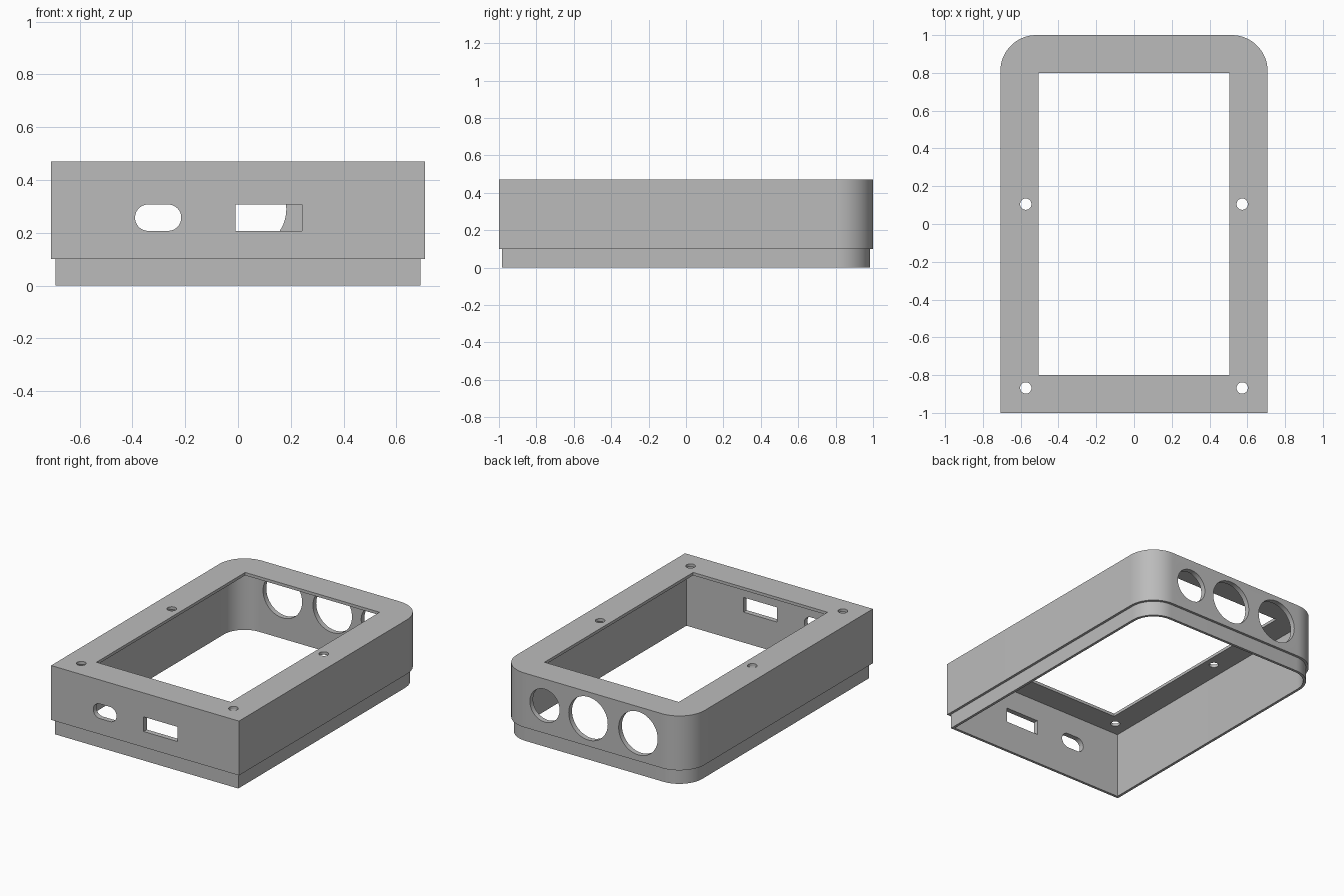
import bpy, bmesh, math

if "Cube" in bpy.data.objects:
    bpy.data.objects.remove(bpy.data.objects["Cube"], do_unlink=True)

HALF_W, HALF_L, TOP = 0.7075, 1.0, 0.47
LIP_Z, LIP_INSET, WALL, PLATE = 0.1, 0.017, 0.035, 0.02
CORNER = 0.19
STEPS = 16

grey = bpy.data.materials.new("case_grey")
grey.use_nodes = True
colour = (0.5, 0.5, 0.5, 1)
grey.diffuse_color = colour
grey.node_tree.nodes["Principled BSDF"].inputs["Base Color"].default_value = colour


def outline(u0, u1, v0, v1, r_low=0.0, r_high=0.0):
    """Rectangle with separate radii for its low and high corners."""
    corners = [(u1, v1, -1, -1, r_high, 0), (u0, v1, 1, -1, r_high, 1),
               (u0, v0, 1, 1, r_low, 2), (u1, v0, -1, 1, r_low, 3)]
    pts = []
    for u, v, su, sv, r, quarter in corners:
        if r == 0:
            pts.append((u, v))
            continue
        for i in range(STEPS + 1):
            a = (quarter + i / STEPS) * math.pi / 2
            pts.append((u + su * r + r * math.cos(a), v + sv * r + r * math.sin(a)))
    return pts


def disc(u, v, r):
    return outline(u - r, u + r, v - r, v + r, r, r)


def prism(name, pts, start, end, axis="z"):
    """Extrude an outline along z, or along y for cuts through the end walls."""
    bm = bmesh.new()
    place = (lambda u, v: (u, v, start)) if axis == "z" else (lambda u, v: (u, start, v))
    verts = [bm.verts.new(place(u, v)) for u, v in pts]
    face = bm.faces.new(verts)
    ext = bmesh.ops.extrude_face_region(bm, geom=[face])
    shift = (0, 0, end - start) if axis == "z" else (0, end - start, 0)
    bmesh.ops.translate(bm, vec=shift,
                        verts=[e for e in ext["geom"] if isinstance(e, bmesh.types.BMVert)])
    bmesh.ops.remove_doubles(bm, verts=bm.verts, dist=1e-5)
    bmesh.ops.recalc_face_normals(bm, faces=bm.faces)
    mesh = bpy.data.meshes.new(name)
    bm.to_mesh(mesh)
    bm.free()
    mesh.materials.append(grey)
    obj = bpy.data.objects.new(name, mesh)
    bpy.context.collection.objects.link(obj)
    return obj


def footprint(inset):
    return outline(-HALF_W + inset, HALF_W - inset, -HALF_L + inset, HALF_L - inset,
                   0, CORNER - inset)


# Outer shell with a slightly smaller lip below
case = prism("case_shell", footprint(0), LIP_Z, TOP)
tools = [(prism("lip", footprint(LIP_INSET), 0, TOP / 2), "UNION")]

# Hollow inside and display opening
cuts = [prism("cavity", footprint(WALL), -0.1, TOP - PLATE),
        prism("opening", outline(-0.506, 0.506, -0.8, 0.8), TOP / 2, TOP + 0.1)]

# Screw holes in the top plate
for x in (-0.573, 0.573):
    for y in (-0.868, 0.105):
        cuts.append(prism("screw_hole", disc(x, y, 0.03), TOP - 0.1, TOP + 0.1))

# Front wall: rounded slot and rectangular slot
front = (-HALF_L - 0.1, -HALF_L + 0.1)
cuts.append(prism("round_slot", outline(-0.39, -0.215, 0.207, 0.307, 0.05, 0.05), *front, "y"))
cuts.append(prism("square_slot", outline(-0.01, 0.243, 0.207, 0.307), *front, "y"))

# Back wall: two large round ports and a small one
for x, r in ((-0.34, 0.147), (0.036, 0.147), (0.364, 0.112)):
    cuts.append(prism("port", disc(x, 0.289, r), HALF_L - 0.1, HALF_L + 0.1, "y"))

tools += [(cut, "DIFFERENCE") for cut in cuts]
for tool, operation in tools:
    mod = case.modifiers.new(tool.name, "BOOLEAN")
    mod.operation, mod.solver, mod.object = operation, "EXACT", tool

# Bake the cuts and discard the helpers
depsgraph = bpy.context.evaluated_depsgraph_get()
baked = bpy.data.meshes.new_from_object(case.evaluated_get(depsgraph))
case.modifiers.clear()
case.data = baked
for tool, _ in tools:
    bpy.data.objects.remove(tool, do_unlink=True)

baked.materials.clear()
baked.materials.append(grey)
for poly in baked.polygons:
    poly.material_index = 0

bpy.ops.object.select_all(action="DESELECT")
case.select_set(True)
bpy.context.view_layer.objects.active = case
bpy.ops.object.shade_smooth_by_angle(angle=math.radians(30))
